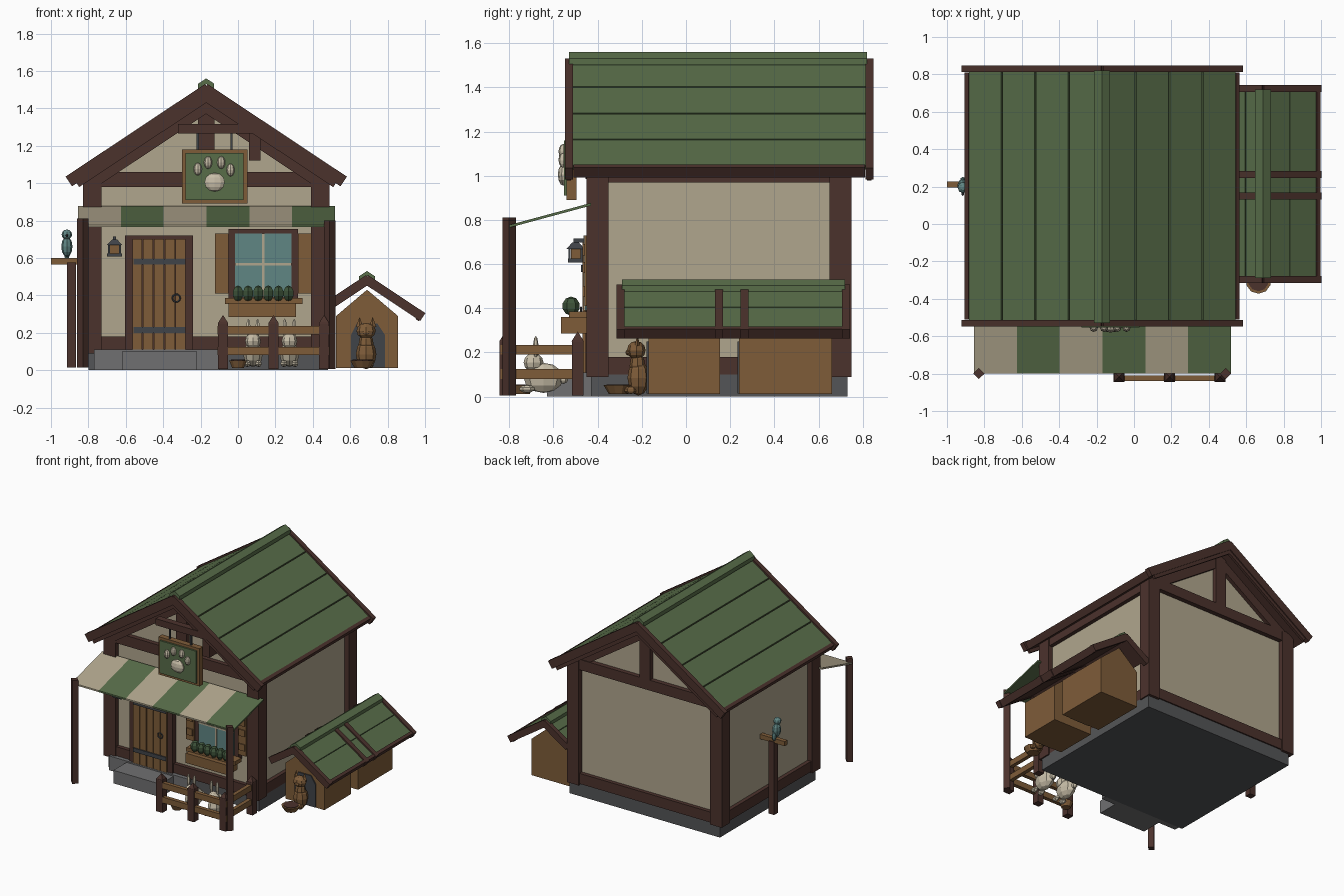
import bpy, bmesh, math
from mathutils import Vector, Matrix


def material(name, r, g, b):
    lin = [((c / 255 + 0.055) / 1.055) ** 2.4 for c in (r, g, b)]
    m = bpy.data.materials.new(name)
    m.diffuse_color = (*lin, 1)
    return m


PLASTER = material("plaster", 176, 166, 141)
CREAM = material("cream", 200, 190, 168)
GREEN = material("roof_green", 88, 109, 73)
LEAF = material("leaf_green", 62, 84, 58)
DARK = material("dark_timber", 75, 50, 44)
WOOD = material("wood", 126, 92, 57)
STONE = material("stone", 84, 85, 87)
STEP = material("light_stone", 112, 112, 113)
IRON = material("iron", 64, 67, 72)
TEAL = material("teal", 96, 134, 132)


def finish(name, bm, mat):
    bmesh.ops.recalc_face_normals(bm, faces=bm.faces)
    me = bpy.data.meshes.new(name)
    bm.to_mesh(me)
    bm.free()
    me.materials.append(mat)
    ob = bpy.data.objects.new(name, me)
    bpy.context.collection.objects.link(ob)
    return ob


def prism(name, pts, y0, y1, mat):
    """Extrude an xz outline along y."""
    bm = bmesh.new()
    f = bm.faces.new([bm.verts.new((x, y0, z)) for x, z in pts])
    ext = bmesh.ops.extrude_face_region(bm, geom=[f])["geom"]
    bmesh.ops.translate(bm, vec=(0, y1 - y0, 0), verts=[v for v in ext if isinstance(v, bmesh.types.BMVert)])
    return finish(name, bm, mat)


def box(name, x0, x1, y0, y1, z0, z1, mat):
    return prism(name, [(x0, z0), (x1, z0), (x1, z1), (x0, z1)], y0, y1, mat)


def blob(name, c, r, mat, seg=8, rings=6):
    bm = bmesh.new()
    bmesh.ops.create_uvsphere(bm, u_segments=seg, v_segments=rings, radius=1,
                              matrix=Matrix.Translation(c) @ Matrix.Diagonal((*r, 1)))
    return finish(name, bm, mat)


def cone(name, c, r1, r2, h, mat, seg=8, turn=0.0, sy=1.0):
    """Tapered cylinder standing on point c."""
    bm = bmesh.new()
    m = Matrix.Translation(Vector(c) + Vector((0, 0, h / 2))) @ Matrix.Diagonal((1, sy, 1, 1)) @ Matrix.Rotation(turn, 4, 'Z')
    bmesh.ops.create_cone(bm, cap_ends=True, segments=seg, radius1=r1, radius2=r2, depth=h, matrix=m)
    return finish(name, bm, mat)


ANG = math.radians(33.6)


def slope(name, apex, side, s0, s1, n0, n1, y0, y1, mat):
    """Board lying along a roof slope: s runs down from the ridge, n is the offset off the slope."""
    ca, sa = math.cos(ANG), math.sin(ANG)
    pts = [(apex[0] + side * (s * ca + n * sa), apex[1] - s * sa + n * ca)
           for s, n in ((s0, n0), (s1, n0), (s1, n1), (s0, n1))]
    return prism(name, pts, y0, y1, mat)


def ridge_cap(name, apex, w, t, y0, y1):
    x, z = apex
    d = w * math.tan(ANG)
    prism(name, [(x - w, z - d), (x, z), (x + w, z - d), (x + w, z - d - t), (x, z - t), (x - w, z - d - t)], y0, y1, GREEN)


# House body and plinth
box("foundation", -0.80, 0.48, -0.43, 0.73, 0, 0.10, STONE)
prism("house_walls", [(-0.79, 0.1), (0.45, 0.1), (0.45, 1.03), (-0.17, 1.44), (-0.79, 1.03)], -0.41, 0.71, PLASTER)
box("door_step", -0.62, -0.22, -0.63, -0.44, 0, 0.10, STEP)
box("threshold", -0.77, -0.10, -0.47, -0.43, 0.0, 0.11, STEP)

# Timber frame
for x in (-0.78, 0.44):
    for y in (-0.40, 0.70):
        box("corner_post", x - 0.05, x + 0.05, y - 0.05, y + 0.05, 0.09, 1.05, DARK)
for x in (-0.79, 0.45):
    box("side_sill", x - 0.03, x + 0.03, -0.41, 0.71, 0.10, 0.18, DARK)
    box("side_plate", x - 0.03, x + 0.03, -0.41, 0.71, 0.97, 1.05, DARK)
RIDGE = (-0.17, 1.52)
for y in (-0.41, 0.71):
    for a, b in ((-0.79, -0.60), (-0.24, 0.45)) if y < 0 else ((-0.79, 0.45),):
        box("end_sill", a, b, y - 0.03, y + 0.03, 0.10, 0.18, DARK)
    box("end_beam", -0.79, 0.45, y - 0.035, y + 0.035, 0.98, 1.06, DARK)
    box("king_post", -0.215, -0.125, y - 0.035, y + 0.035, 1.06, 1.44, DARK)
    for s in (-1, 1):
        slope("gable_rafter", RIDGE, s, 0.02, 0.78, -0.125, -0.055, y - 0.045, y + 0.03, DARK)

# Main roof: deck, four courses a side, edge boards
for s in (-1, 1):
    slope("roof_deck", RIDGE, s, 0, 0.86, -0.05, -0.022, -0.51, 0.81, DARK)
    for i in range(4):
        slope("roof_course", RIDGE, s, i * 0.215 + 0.004, i * 0.215 + 0.211, -0.022, 0.0, -0.515, 0.815, GREEN)
    slope("eave_board", RIDGE, s, 0.855, 0.88, -0.05, 0.004, -0.51, 0.81, DARK)
    for y in (-0.53, 0.83):
        slope("barge_board", RIDGE, s, 0, 0.895, -0.05, 0.012, y - 0.018, y + 0.018, DARK)
        slope("barge_trim", RIDGE, s, 0.0, 0.865, -0.075, -0.05, y - 0.01, y + 0.01, DARK)
ridge_cap("main_ridge_cap", (-0.17, 1.56), 0.043, 0.03, -0.53, 0.82)

# Door
box("door_frame", -0.605, -0.24, -0.455, -0.41, 0.10, 0.72, DARK)
for i in range(5):
    x = -0.565 + i * 0.058
    box("door_plank", x, x + 0.053, -0.468, -0.45, 0.105, 0.70, WOOD)
for z in (0.20, 0.565):
    box("door_strap", -0.56, -0.28, -0.476, -0.46, z, z + 0.03, IRON)
bpy.ops.mesh.primitive_torus_add(major_segments=10, minor_segments=5, major_radius=0.02, minor_radius=0.005,
                                 location=(-0.33, -0.475, 0.385), rotation=(math.pi / 2, 0, 0))
bpy.context.object.name = "door_ring"
bpy.context.object.data.materials.append(IRON)

# Window, shutters and planter
box("window_frame", -0.05, 0.32, -0.45, -0.41, 0.36, 0.755, DARK)
box("window_glass", -0.015, 0.285, -0.458, -0.44, 0.39, 0.73, TEAL)
box("window_mullion", 0.129, 0.141, -0.465, -0.45, 0.39, 0.73, PLASTER)
box("window_crossbar", -0.015, 0.285, -0.465, -0.45, 0.56, 0.572, PLASTER)
for x in (-0.122, 0.322):
    box("shutter", x, x + 0.07, -0.46, -0.41, 0.41, 0.73, WOOD)
    for z in (0.45, 0.56, 0.64):
        box("shutter_slat", x + 0.01, x + 0.06, -0.468, -0.455, z, z + 0.05, WOOD)
box("planter_rim", -0.07, 0.345, -0.53, -0.45, 0.355, 0.385, WOOD)
box("planter", -0.05, 0.31, -0.565, -0.45, 0.285, 0.36, WOOD)
for i in range(6):
    blob("planter_bush", (-0.0 + i * 0.054, -0.52, 0.41), (0.032, 0.04, 0.043), LEAF, 6, 5)

# Awning with six stripes on two posts
for i in range(6):
    x = -0.855 + i * 0.229
    aw = box("awning_stripe", x, x + 0.229, -0.80, -0.43, 0.765, 0.777, GREEN if i % 2 else PLASTER)
    for v in aw.data.vertices:
        v.co.z += (v.co.y + 0.80) * 0.27
for x in (-0.83, 0.49):
    cone("awning_post", (x, -0.80, 0.005 if x > 0 else 0.015), 0.03, 0.03, 0.795, DARK, 4)

# Lantern
box("lantern_glow", -0.685, -0.635, -0.52, -0.475, 0.625, 0.67, WOOD)
box("lantern_base", -0.70, -0.62, -0.535, -0.465, 0.607, 0.625, IRON)
cone("lantern_cap", (-0.66, -0.50, 0.668), 0.06, 0.02, 0.03, IRON, 4, math.pi / 4)
box("lantern_hook", -0.668, -0.652, -0.51, -0.41, 0.698, 0.715, IRON)
for dx in (-0.03, 0.03):
    for dy in (-0.027, 0.027):
        box("lantern_bar", -0.665 + dx, -0.655 + dx, -0.505 + dy, -0.495 + dy, 0.62, 0.675, IRON)

# Hanging sign with a paw
box("sign_beam", -0.32, 0.12, -0.545, -0.495, 1.265, 1.315, DARK)
box("sign_bracket", 0.06, 0.12, -0.52, -0.43, 1.12, 1.29, DARK)
for x in (-0.215, -0.035):
    box("sign_hanger", x - 0.006, x + 0.006, -0.526, -0.514, 1.17, 1.28, IRON)
box("sign_board", -0.30, 0.05, -0.54, -0.495, 0.89, 1.18, WOOD)
box("sign_panel", -0.28, 0.03, -0.553, -0.53, 0.91, 1.16, GREEN)
blob("paw_pad", (-0.125, -0.555, 1.005), (0.057, 0.025, 0.05), CREAM, 10)
for x, z in ((-0.215, 1.075), (-0.16, 1.11), (-0.09, 1.11), (-0.04, 1.07)):
    blob("paw_toe", (x, -0.555, z), (0.022, 0.022, 0.034), CREAM)

# Fence around the front pen
for x, y in ((-0.08, -0.817), (0.19, -0.817), (0.46, -0.817), (0.46, -0.49)):
    box("fence_post", x - 0.027, x + 0.027, y - 0.027, y + 0.027, 0.005, 0.255, DARK)
    cone("fence_post_cap", (x, y, 0.25), 0.04, 0.0, 0.045, DARK, 4, math.pi / 4)
for z in (0.08, 0.19):
    box("fence_front_rail", -0.11, 0.49, -0.84, -0.81, z, z + 0.045, WOOD)
    box("fence_side_rail", 0.445, 0.475, -0.83, -0.475, z, z + 0.045, WOOD)

# Rabbits in the pen
for x in (0.08, 0.275):
    blob("rabbit_body", (x, -0.645, 0.085), (0.052, 0.09, 0.068), CREAM)
    blob("rabbit_head", (x, -0.69, 0.155), (0.042, 0.045, 0.042), CREAM)
    blob("rabbit_tail", (x, -0.555, 0.08), (0.022, 0.022, 0.022), CREAM, 6, 5)
    for d in (-1, 1):
        blob("rabbit_ear", (x + d * 0.025, -0.68, 0.225), (0.013, 0.012, 0.05), CREAM, 6, 5)
        blob("rabbit_paw", (x + d * 0.03, -0.72, 0.035), (0.02, 0.035, 0.018), CREAM, 6, 5)

# Food bowls
for x, y, r in ((0.0, -0.74, 0.05), (0.665, -0.305, 0.068)):
    cone("bowl", (x, y, 0.012), r * 0.65, r, 0.04, WOOD, 10)
    cone("bowl_food", (x, y, 0.05), r * 0.8, r * 0.8, 0.006, DARK, 10)

# Two kennels under one lean roof
KR = (0.69, 0.50)
for y0, y1 in ((-0.17, 0.155), (0.24, 0.66)):
    prism("kennel", [(0.525, 0.012), (0.855, 0.012), (0.855, 0.29), (0.69, 0.43), (0.525, 0.29)], y0, y1, WOOD)
    prism("kennel_opening", [(0.605, 0.015), (0.785, 0.015), (0.785, 0.19), (0.745, 0.25), (0.635, 0.25), (0.605, 0.19)],
          y0 - 0.008, y0 + 0.01, IRON)
for s, length in ((1, 0.345), (-1, 0.225)):
    slope("kennel_roof_deck", KR, s, 0, length, -0.035, -0.018, -0.28, 0.71, DARK)
    for i in range(2):
        h = length / 2
        slope("kennel_roof_course", KR, s, i * h + 0.002, (i + 1) * h - 0.002, -0.018, 0, -0.285, 0.715, GREEN)
    for y in (-0.297, 0.15, 0.265, 0.725):
        slope("kennel_barge", KR, s, 0, length + 0.023, -0.04, 0.01, y - 0.018, y + 0.018, DARK)
slope("kennel_eave_board", KR, 1, 0.34, 0.362, -0.045, 0.008, -0.30, 0.73, DARK)
ridge_cap("kennel_ridge_cap", (0.69, 0.53), 0.042, 0.025, -0.29, 0.72)

# Cat sitting at the kennel
blob("cat_body", (0.685, -0.215, 0.085), (0.055, 0.05, 0.08), WOOD)
blob("cat_chest", (0.685, -0.22, 0.14), (0.04, 0.035, 0.06), WOOD)
blob("cat_head", (0.685, -0.225, 0.21), (0.052, 0.042, 0.042), WOOD)
blob("cat_muzzle", (0.685, -0.26, 0.2), (0.02, 0.014, 0.014), WOOD, 6, 5)
for d in (-1, 1):
    cone("cat_ear", (0.685 + d * 0.035, -0.22, 0.23), 0.02, 0.0, 0.055, WOOD, 4, 0, 0.6)
    blob("cat_paw", (0.685 + d * 0.025, -0.25, 0.03), (0.018, 0.03, 0.018), WOOD, 6, 5)

# Perch with a bird
box("perch_post", -0.915, -0.865, 0.185, 0.235, 0.015, 0.575, DARK)
box("perch_bar", -1.0, -0.79, 0.195, 0.228, 0.565, 0.60, WOOD)
blob("bird_body", (-0.915, 0.205, 0.66), (0.03, 0.036, 0.055), TEAL)
blob("bird_head", (-0.915, 0.195, 0.725), (0.028, 0.03, 0.027), TEAL)
blob("bird_tail", (-0.915, 0.235, 0.62), (0.016, 0.018, 0.035), TEAL, 6, 5)
blob("bird_beak", (-0.915, 0.163, 0.72), (0.008, 0.014, 0.008), IRON, 6, 4)
